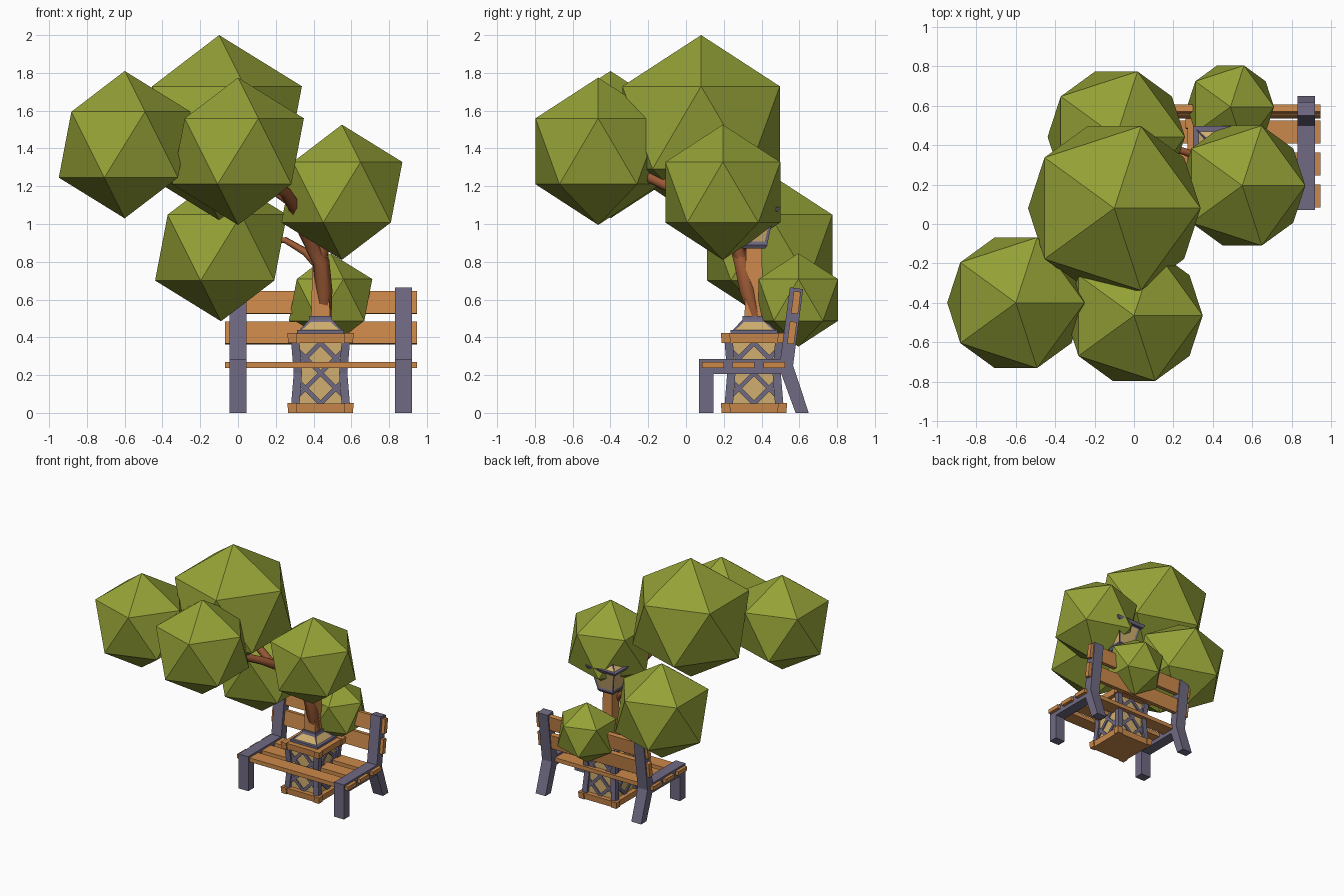
import bpy
import bmesh
from mathutils import Vector

cube = bpy.data.objects.get("Cube")
if cube:
    bpy.data.objects.remove(cube, do_unlink=True)


def material(name, rgb):
    m = bpy.data.materials.new(name)
    m.use_nodes = True
    m.diffuse_color = (*rgb, 1)
    m.node_tree.nodes["Principled BSDF"].inputs["Base Color"].default_value = (*rgb, 1)
    return m


LEAF = material("leaf_green", (0.30, 0.36, 0.038))
WOOD = material("orange_wood", (0.60, 0.25, 0.07))
METAL = material("purple_grey_metal", (0.16, 0.143, 0.225))
GLASS = material("tan_panel", (0.63, 0.43, 0.16))
BARK = material("brown_bark", (0.33, 0.10, 0.035))

CX, CY = 0.437, 0.36  # axis of the lamp post


def finish(bm, name, *mats):
    bmesh.ops.recalc_face_normals(bm, faces=bm.faces)
    mesh = bpy.data.meshes.new(name)
    bm.to_mesh(mesh)
    bm.free()
    for m in mats:
        mesh.materials.append(m)
    obj = bpy.data.objects.new(name, mesh)
    bpy.context.collection.objects.link(obj)
    return obj


def prism(bm, profile, x0, x1):
    """Extrude a (y, z) outline along x."""
    face = bm.faces.new([bm.verts.new((x0, y, z)) for y, z in profile])
    ext = bmesh.ops.extrude_face_region(bm, geom=[face])
    verts = [v for v in ext["geom"] if isinstance(v, bmesh.types.BMVert)]
    bmesh.ops.translate(bm, vec=(x1 - x0, 0, 0), verts=verts)


def loft(bm, levels):
    """Stack square rings given as (x, y, z, half width); return side faces."""
    corners = ((-1, -1), (1, -1), (1, 1), (-1, 1))
    rings = [[bm.verts.new((x + h * i, y + h * j, z)) for i, j in corners]
             for x, y, z, h in levels]
    sides = []
    for a, b in zip(rings, rings[1:]):
        for i in range(4):
            k = (i + 1) % 4
            sides.append(bm.faces.new((a[i], a[k], b[k], b[i])))
    bm.faces.new(rings[0][::-1])
    bm.faces.new(rings[-1])
    return sides


def lamp_part(name, mat, *levels, panel=0):
    """Square part around the lamp axis; panel insets tan panes in the sides."""
    bm = bmesh.new()
    sides = loft(bm, [(CX, CY, z, h) for z, h in levels])
    if panel:
        bmesh.ops.recalc_face_normals(bm, faces=bm.faces)
        bmesh.ops.inset_individual(bm, faces=sides, thickness=panel, depth=-0.006)
        for f in sides:
            f.material_index = 1
    return finish(bm, name, mat, GLASS)


# Bench side frames
side = [(0.07, 0), (0.145, 0), (0.145, 0.205), (0.505, 0.205), (0.58, 0), (0.65, 0),
        (0.567, 0.25), (0.62, 0.655), (0.55, 0.665), (0.5, 0.285), (0.07, 0.285)]
for name, x in (("bench_right_frame", -0.045), ("bench_left_frame", 0.83)):
    bm = bmesh.new()
    prism(bm, side, x, x + 0.09)
    finish(bm, name, METAL)

# Bench seat and back planks
bm = bmesh.new()
for y in (0.085, 0.247, 0.41):
    prism(bm, [(y, 0.237), (y + 0.115, 0.237), (y + 0.115, 0.27), (y, 0.27)], -0.07, 0.947)
finish(bm, "seat_planks", WOOD)
bm = bmesh.new()
for y, z in ((0.535, 0.367), (0.556, 0.527)):
    prism(bm, [(y, z), (y + 0.037, z - 0.004), (y + 0.052, z + 0.113), (y + 0.015, z + 0.118)],
          -0.07, 0.947)
finish(bm, "back_planks", WOOD)

# Wooden plates of the lamp base with raised corner blocks
for name, z in (("base_plate", 0), ("upper_plate", 0.37)):
    bm = bmesh.new()
    loft(bm, [(CX, CY, z, 0.162), (CX, CY, z + 0.05, 0.166)])
    for i in (-1, 1):
        for j in (-1, 1):
            loft(bm, [(CX + 0.147 * i, CY + 0.147 * j, z, 0.024),
                      (CX + 0.152 * i, CY + 0.152 * j, z + 0.053, 0.024)])
    finish(bm, name, WOOD)

# Caged base: tan core, waisted corner posts, crossed bars
lamp_part("base_core", GLASS, (0.04, 0.128), (0.38, 0.128))
bm = bmesh.new()
for i in (-1, 1):
    for j in (-1, 1):
        loft(bm, [(CX + d * i, CY + d * j, z, 0.022)
                  for z, d in ((0.04, 0.134), (0.21, 0.12), (0.38, 0.134))])
finish(bm, "cage_posts", METAL)

bm = bmesh.new()
for axis in (0, 1):
    for sign in (-1, 1):
        for flip in (-1, 1):
            for a, b in (((-0.12, 0.09), (0.12, 0.33)), ((0, 0.05), (0.12, 0.17)),
                         ((0, 0.37), (-0.12, 0.25))):
                p, q = Vector(a), Vector(b)
                d = (q - p).normalized() * 0.012
                n = Vector((-d.y, d.x))
                rings = []
                for depth in (0.126, 0.138):
                    ring = []
                    for c in (p - n, q - n, q + n, p + n):
                        u, w = c.x * flip, depth * sign
                        x, y = (u, w) if axis == 0 else (w, u)
                        ring.append(bm.verts.new((CX + x, CY + y, c.y)))
                    rings.append(ring)
                lo, hi = rings
                bm.faces.new(lo)
                bm.faces.new(hi)
                for i in range(4):
                    k = (i + 1) % 4
                    bm.faces.new((lo[i], lo[k], hi[k], hi[i]))
finish(bm, "cage_lattice", METAL)

# Hood, post and lantern
lamp_part("hood_rim", METAL, (0.42, 0.125), (0.438, 0.125))
lamp_part("hood", METAL, (0.438, 0.112), (0.495, 0.06), panel=0.015)
lamp_part("hood_collar", METAL, (0.49, 0.06), (0.512, 0.06))
lamp_part("lamp_post", WOOD, (0.5, 0.05), (0.885, 0.041))
lamp_part("lantern_foot", METAL, (0.87, 0.06), (0.89, 0.073))
lamp_part("lantern_body", METAL, (0.89, 0.07), (1.07, 0.108), panel=0.02)
lamp_part("lantern_rim", METAL, (1.065, 0.125), (1.09, 0.137))
lamp_part("lantern_roof", METAL, (1.09, 0.12), (1.135, 0.06), panel=0.015)
lamp_part("lantern_cap", METAL, (1.13, 0.06), (1.15, 0.06))


# Trunk winding up the post, and its branches
def branch(name, *points):
    curve = bpy.data.curves.new(name, "CURVE")
    curve.dimensions = "3D"
    curve.bevel_depth = 1
    curve.bevel_resolution = 1
    curve.use_fill_caps = True
    spline = curve.splines.new("POLY")
    spline.points.add(len(points) - 1)
    for sp, (x, y, z, r) in zip(spline.points, points):
        sp.co = (x, y, z, 1)
        sp.radius = r
    curve.materials.append(BARK)
    obj = bpy.data.objects.new(name, curve)
    bpy.context.collection.objects.link(obj)
    bpy.ops.object.select_all(action="DESELECT")
    obj.select_set(True)
    bpy.context.view_layer.objects.active = obj
    bpy.ops.object.convert(target="MESH")


branch("trunk", (0.46, 0.37, 0.5, 0.035), (0.455, 0.325, 0.65, 0.045),
       (0.44, 0.295, 0.8, 0.045), (0.36, 0.25, 0.96, 0.042),
       (0.3, 0.1, 1.09, 0.036), (0.25, -0.03, 1.17, 0.033),
       (0.1, -0.2, 1.25, 0.03), (0, -0.42, 1.35, 0.02))
branch("left_branch", (0.44, 0.29, 0.82, 0.035), (0.47, 0.25, 0.95, 0.03),
       (0.55, 0.2, 1.15, 0.02))
branch("top_branch", (0.28, 0.05, 1.12, 0.032), (0.1, 0.07, 1.25, 0.03),
       (-0.1, 0.05, 1.4, 0.025), (-0.55, -0.36, 1.42, 0.015))
branch("right_branch", (0.45, 0.3, 0.75, 0.025), (0.36, 0.33, 0.85, 0.022),
       (0.25, 0.37, 0.915, 0.018), (-0.05, 0.44, 0.9, 0.012))

# Foliage clumps: x, y, z, radius
clumps = {
    "foliage_right": (-0.6, -0.4, 1.42, 0.39),
    "foliage_top": (-0.1, 0.08, 1.51, 0.49),
    "foliage_front": (0, -0.465, 1.385, 0.39),
    "foliage_left": (0.55, 0.195, 1.168, 0.358),
    "foliage_back": (-0.09, 0.443, 0.875, 0.39),
    "foliage_small": (0.49, 0.595, 0.598, 0.247),
}
for name, (x, y, z, r) in clumps.items():
    bpy.ops.mesh.primitive_ico_sphere_add(subdivisions=1, radius=r, location=(x, y, z))
    obj = bpy.context.object
    obj.name = name
    obj.data.materials.append(LEAF)
